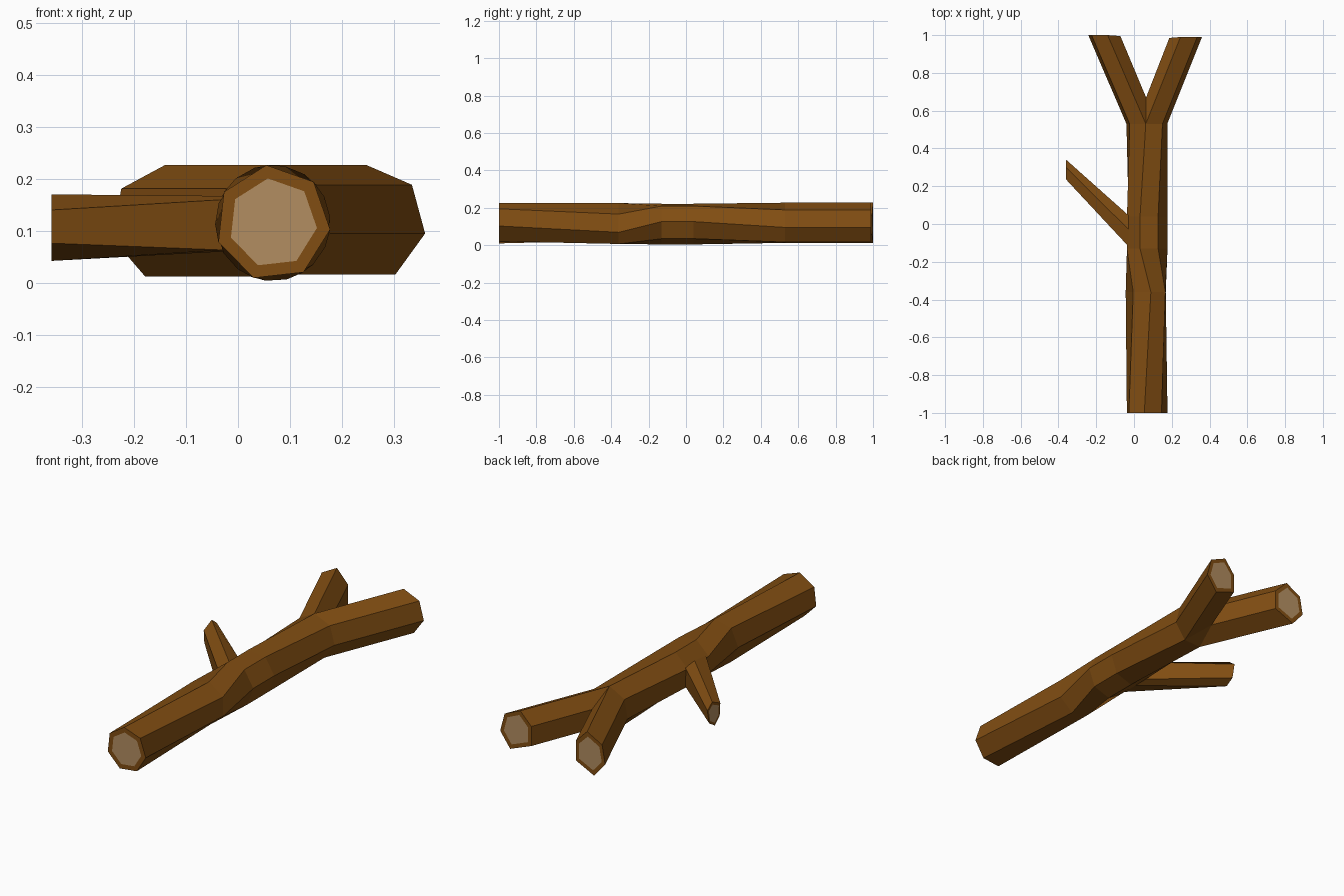
import bpy, bmesh
from math import cos, sin, radians, tau
from mathutils import Vector

if "Cube" in bpy.data.objects:
    bpy.data.objects.remove(bpy.data.objects["Cube"])


def material(name, color):
    m = bpy.data.materials.new(name)
    m.diffuse_color = (*color, 1)
    m.use_nodes = True
    m.node_tree.nodes["Principled BSDF"].inputs["Base Color"].default_value = m.diffuse_color
    return m


BARK = material("bark", (0.22, 0.075, 0.006))
WOOD = material("cut_wood", (0.45, 0.27, 0.12))


def loft(name, rings, extra=()):
    """Skin the rings; the last one is closed with a bark rim and a cut-wood face."""
    bm = bmesh.new()
    inner = [Vector(p) for p in rings[-1]]
    mid = sum(inner, Vector()) / len(inner)
    rings = list(rings) + [[mid + (p - mid) * 0.77 for p in inner]]
    vs = [[bm.verts.new(p) for p in r] for r in rings]
    n = len(vs[0])
    for a, b in zip(vs, vs[1:]):
        for i in range(n):
            j = (i + 1) % n
            bm.faces.new((a[i], a[j], b[j], b[i]))
    cap = bm.faces.new(vs[-1])
    cap.material_index = 1
    # open start ring stays buried in the wood: close it so normals are consistent
    bm.faces.new(vs[0])
    for tri in extra:
        bm.faces.new([bm.verts.new(p) for p in tri])
    bmesh.ops.recalc_face_normals(bm, faces=bm.faces)
    me = bpy.data.meshes.new(name)
    bm.to_mesh(me)
    bm.free()
    me.materials.append(BARK)
    me.materials.append(WOOD)
    ob = bpy.data.objects.new(name, me)
    bpy.context.collection.objects.link(ob)
    return ob


def trunk_ring(y, turn):
    return [(0.067 + 0.111 * cos(radians(turn) + tau * i / 7), y,
             0.115 + 0.112 * sin(radians(turn) + tau * i / 7)) for i in range(7)]


# Trunk: seven-sided, twisting along its length
stations = [(0.53, 41), (0.04, 57), (-0.13, 57), (-0.36, 27), (-1, 45)]
loft("trunk", [trunk_ring(y, a) for y, a in stations])

# Fork: each branch continues half of the trunk's last ring and meets at the crotch
ring = trunk_ring(0.53, 41)
crotch = [(0.064, 0.67, 0.06), (0.064, 0.67, 0.16)]
under = [(ring[4], ring[5], crotch[0])]
for name, ids, dx, y_end, x_in, extra in (
        ("right_fork", (1, 0, 6, 5), 0.184, 0.99, 0.187, under),
        ("left_fork", (1, 2, 3, 4), -0.202, 1.0, -0.072, ())):
    outer = [ring[i] for i in ids]
    end = [(x + dx, y_end, z) for x, y, z in outer]
    end += [(x_in, y_end - 0.005, z) for _, _, z in crotch]
    loft(name, [outer + crotch, end], extra)

# Side branch: tapering six-sided stub cut off parallel to the trunk
base = [(-0.12, 0.16), (-0.12, 0.063), (-0.03, 0.06),
        (0.045, 0.063), (0.045, 0.16), (-0.03, 0.167)]
tip = [(0.235, 0.14), (0.24, 0.076), (0.28, 0.042),
       (0.325, 0.07), (0.34, 0.14), (0.30, 0.17)]
loft("side_branch", [[(-0.028, y, z) for y, z in base],
                     [(-0.359, y, z) for y, z in tip]])
